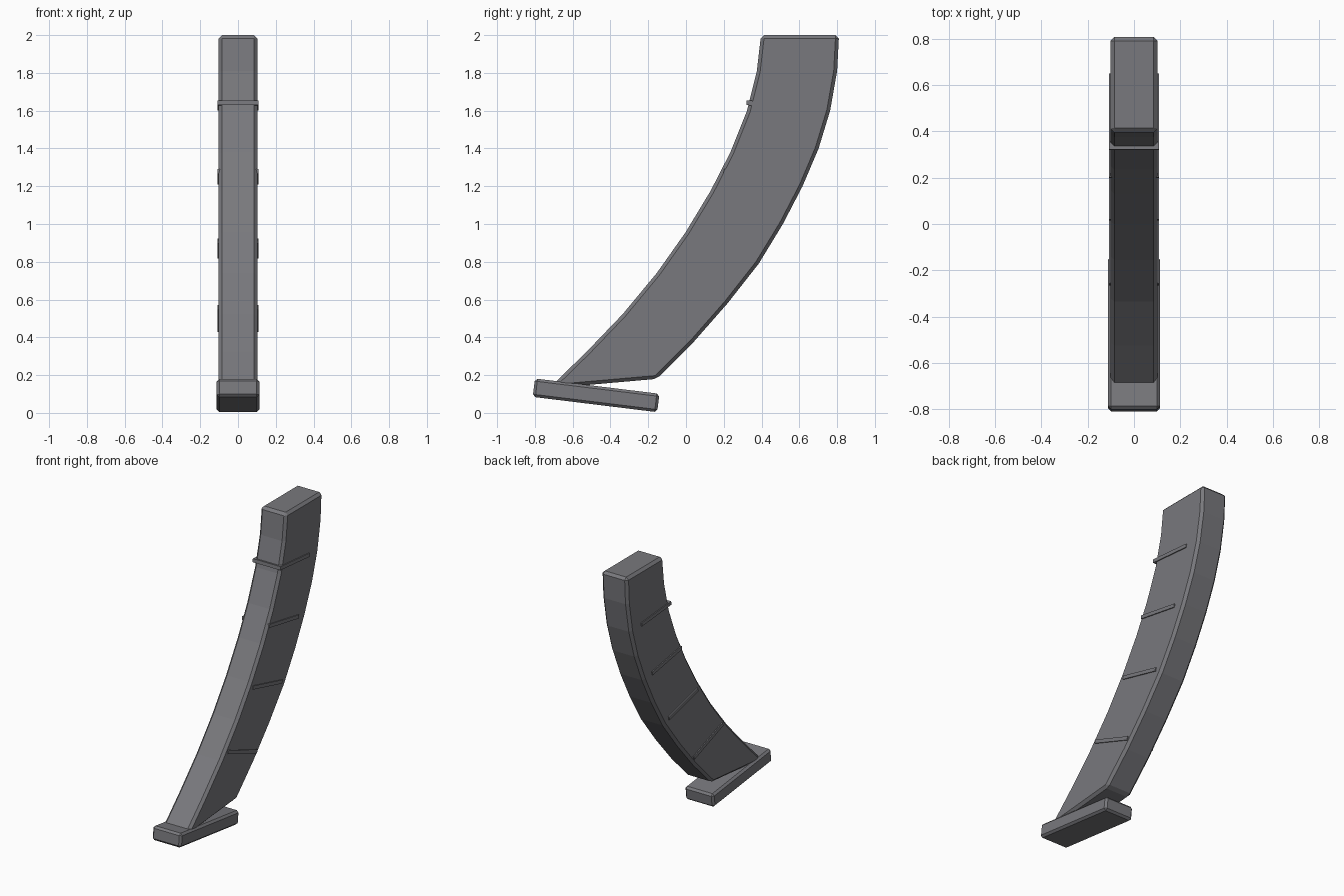
import bpy, bmesh, math

if "Cube" in bpy.data.objects:
    bpy.data.objects.remove(bpy.data.objects["Cube"])

# One dark metal colour for everything
metal = bpy.data.materials.new("dark grey metal")
metal.diffuse_color = (0.19, 0.19, 0.205, 1)
metal.use_nodes = True
metal.node_tree.nodes["Principled BSDF"].inputs["Base Color"].default_value = metal.diffuse_color


def extrude_profile(name, pts, half_width, bevel=0.0):
    """Extrude a side outline of (y, z) points across x, with chamfered edges."""
    bm = bmesh.new()
    face = bm.faces.new([bm.verts.new((-half_width, y, z)) for y, z in pts])
    new = bmesh.ops.extrude_face_region(bm, geom=[face])["geom"]
    bmesh.ops.translate(bm, vec=(2 * half_width, 0, 0),
                        verts=[v for v in new if isinstance(v, bmesh.types.BMVert)])
    bmesh.ops.recalc_face_normals(bm, faces=bm.faces[:])
    mesh = bpy.data.meshes.new(name)
    bm.to_mesh(mesh)
    bm.free()
    mesh.materials.append(metal)
    obj = bpy.data.objects.new(name, mesh)
    bpy.context.collection.objects.link(obj)
    if bevel:
        mod = obj.modifiers.new("chamfer", "BEVEL")
        mod.width = bevel
        mod.segments = 1
        mod.limit_method = "ANGLE"
        mod.angle_limit = math.radians(30)
    return obj


def tilted_box(name, y, z, length, height, half_width, tilt, bevel=0.0):
    """Box centred at (y, z) whose front end is raised by tilt degrees."""
    c, s = math.cos(math.radians(tilt)), math.sin(math.radians(tilt))
    corners = [(-1, -1), (1, -1), (1, 1), (-1, 1)]
    pts = []
    for a, b in corners:
        u, v = a * length / 2, b * height / 2
        pts.append((y + u * c + v * s, z - u * s + v * c))
    return extrude_profile(name, pts, half_width, bevel)


# Curved body: front edge top to bottom, then back edge bottom to top
front_edge = [(0.397, 2.0), (0.375, 1.81), (0.323, 1.60), (0.235, 1.38), (0.13, 1.175),
              (-0.003, 0.955), (-0.155, 0.74), (-0.335, 0.523), (-0.525, 0.325), (-0.725, 0.13)]
back_edge = [(-0.155, 0.18), (0.04, 0.375), (0.22, 0.58), (0.385, 0.79), (0.513, 1.0),
             (0.617, 1.2), (0.702, 1.4), (0.763, 1.6), (0.80, 1.81), (0.81, 2.0)]
extrude_profile("curved_body", front_edge + back_edge, 0.102, 0.018)

# Base plate under the lower end
tilted_box("base_plate", -0.476, 0.093, 0.664, 0.098, 0.113, 7, 0.014)

# Thin cross ribs standing proud of both sides
ribs = [(0.485, 1.628, 0.33, 5), (0.365, 1.25, 0.335, 10),
        (0.18, 0.87, 0.335, 14), (-0.10, 0.50, 0.345, 20)]
for i, (y, z, length, tilt) in enumerate(ribs, 1):
    tilted_box(f"side_rib_{i}", y, z, length, 0.025, 0.109, tilt)
